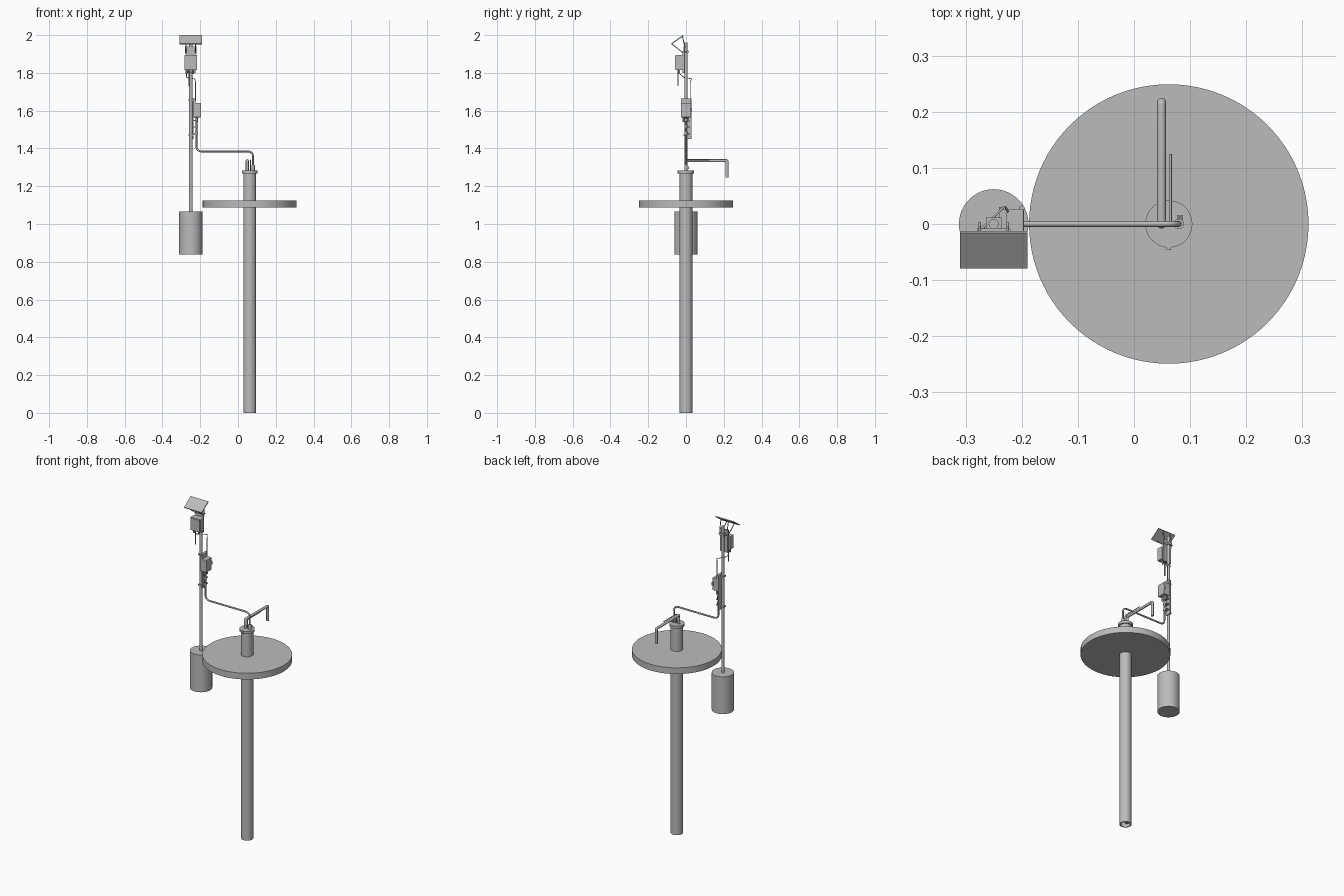
import bpy, math
from mathutils import Vector

if "Cube" in bpy.data.objects:
    bpy.data.objects.remove(bpy.data.objects["Cube"])

grey = bpy.data.materials.new("mid_grey")
grey.use_nodes = True
colour = (0.5, 0.5, 0.5, 1)
grey.diffuse_color = colour
grey.node_tree.nodes["Principled BSDF"].inputs["Base Color"].default_value = colour


def finish(ob, name, smooth=False):
    ob.name = name
    ob.data.materials.append(grey)
    if smooth:
        bpy.ops.object.shade_smooth_by_angle(angle=math.radians(35))
    return ob


def cyl(name, x, y, z0, z1, r, sides=32):
    bpy.ops.mesh.primitive_cylinder_add(vertices=sides, radius=r, depth=z1 - z0,
                                        location=(x, y, (z0 + z1) / 2))
    return finish(bpy.context.object, name, True)


def box(name, lo, hi, bevel=0.0):
    lo, hi = Vector(lo), Vector(hi)
    bpy.ops.mesh.primitive_cube_add(size=1, location=(lo + hi) / 2)
    ob = bpy.context.object
    ob.scale = hi - lo
    bpy.ops.object.transform_apply(location=False, rotation=False)
    if bevel:
        mod = ob.modifiers.new("edge", 'BEVEL')
        mod.width, mod.segments = bevel, 2
    return finish(ob, name)


def pipe(name, points, r, bend=0.0):
    """Round tube along a path whose corners are filleted by the bend length."""
    pts = [Vector(p) for p in points]
    path = [pts[0]]
    for a, b, c in zip(pts, pts[1:], pts[2:]):
        if bend:
            p, q = b + (a - b).normalized() * bend, b + (c - b).normalized() * bend
            path += [p.lerp(b, t / 8).lerp(b.lerp(q, t / 8), t / 8) for t in range(9)]
        else:
            path.append(b)
    path.append(pts[-1])
    cu = bpy.data.curves.new(name, 'CURVE')
    cu.dimensions = '3D'
    cu.bevel_depth, cu.bevel_resolution, cu.use_fill_caps = r, 4, True
    sp = cu.splines.new('POLY')
    sp.points.add(len(path) - 1)
    for s, p in zip(sp.points, path):
        s.co = (*p, 1)
    sp.use_smooth = True
    ob = bpy.data.objects.new(name, cu)
    bpy.context.collection.objects.link(ob)
    return finish(ob, name)


def lathe(name, x, profile, sides=48):
    """Closed ring profile of (radius, height) pairs spun about a vertical axis."""
    n = len(profile)
    verts = [(x + r * math.cos(k * math.tau / sides), r * math.sin(k * math.tau / sides), z)
             for k in range(sides) for r, z in profile]
    faces = [(k * n + i, (k + 1) % sides * n + i,
              (k + 1) % sides * n + (i + 1) % n, k * n + (i + 1) % n)
             for k in range(sides) for i in range(n)]
    me = bpy.data.meshes.new(name)
    me.from_pydata(verts, [], faces)
    ob = bpy.data.objects.new(name, me)
    bpy.context.collection.objects.link(ob)
    bpy.ops.object.select_all(action='DESELECT')
    bpy.context.view_layer.objects.active = ob
    ob.select_set(True)
    return finish(ob, name, True)


# Well: open casing, inner pipe, surface pad and cap
WX = 0.062
lathe("well_casing", WX, [(0.034, 0), (0.034, 1.275), (0.028, 1.275), (0.028, 0)])
cyl("inner_pipe", WX - 0.012, 0, 0.012, 1.27, 0.009)
cyl("casing_plug", WX, 0, 0.03, 0.05, 0.0285)
cyl("ground_pad", WX, 0, 1.087, 1.125, 0.249, 96)
cyl("well_cap", WX, 0, 1.268, 1.284, 0.042, 48)
box("cap_tab", (WX - 0.004, -0.046, 1.268), (WX + 0.004, -0.038, 1.282))

# Discharge arm with a downturned outlet, and the thin line beside it
pipe("discharge_arm", [(0.049, 0, 1.27), (0.049, 0, 1.335), (0.049, 0.217, 1.335),
                       (0.049, 0.217, 1.245)], 0.008, 0.006)
pipe("thin_line", [(0.065, 0, 1.28), (0.065, 0, 1.338), (0.065, 0.125, 1.338)], 0.0025, 0.004)

# Conduit from the well to the equipment on the mast
pipe("conduit", [(0.08, 0, 1.28), (0.08, 0, 1.384), (-0.22, 0, 1.384),
                 (-0.22, 0, 1.57)], 0.005, 0.03)
cyl("conduit_gland", 0.08, 0, 1.28, 1.312, 0.009, 16)
for i in range(3):
    box("gland_clip", (0.077 + 0.004 * i, 0.006, 1.29), (0.079 + 0.004 * i, 0.016, 1.305))

# Mast and footing
MX = -0.25
cyl("mast_footing", MX, 0, 0.838, 1.066, 0.062, 48)
cyl("mast", MX, 0, 1.06, 1.96, 0.009)

# Tilted solar panel and its struts
low, high = Vector((MX, -0.078, 1.953)), Vector((MX, -0.014, 1.998))
panel = box("solar_panel", (-0.06, -0.039, -0.003), (0.06, 0.039, 0.003))
panel.location = (low + high) / 2
panel.rotation_euler.x = math.atan2(high.z - low.z, high.y - low.y)
for side in (-1, 1):
    x = MX + side * 0.025
    pipe("lower_strut", [(x, -0.074, 1.953), (x, -0.02, 1.91), (x, 0.004, 1.91)], 0.0025)
    pipe("upper_strut", [(x, -0.018, 1.992), (x, -0.006, 1.935)], 0.0025)
box("panel_bracket", (MX - 0.03, -0.014, 1.9), (MX + 0.03, -0.008, 1.94))
box("panel_clamp", (MX - 0.014, -0.012, 1.905), (MX + 0.014, 0.012, 1.918))

# Control box and aerial
box("control_box", (MX - 0.034, -0.056, 1.815), (MX + 0.034, -0.018, 1.895), 0.002)
box("control_box_lid", (MX - 0.031, -0.059, 1.82), (MX + 0.031, -0.055, 1.89))
box("control_box_mount", (MX - 0.025, -0.018, 1.8), (MX + 0.025, -0.008, 1.91))
cyl("aerial", MX - 0.008, -0.042, 1.73, 1.816, 0.003, 12)
for x in (-0.022, 0.012):
    cyl("cable_gland", MX + x, -0.036, 1.795, 1.816, 0.005, 12)
pipe("control_cable", [(MX - 0.022, -0.036, 1.8), (MX - 0.022, -0.01, 1.775),
                       (MX + 0.02, 0.033, 1.768), (MX + 0.025, 0.022, 1.755),
                       (MX + 0.025, 0.022, 1.65)], 0.002, 0.008)

# Junction box, backing plate and fittings
box("backing_plate", (-0.241, -0.005, 1.45), (-0.236, 0.03, 1.665))
box("junction_box", (-0.236, -0.026, 1.565), (-0.196, 0.026, 1.64), 0.002)
box("junction_box_top", (-0.236, -0.026, 1.64), (-0.226, 0.026, 1.665))
for y in (-0.013, 0.012):
    cyl("box_gland", -0.218, y, 1.54, 1.566, 0.005, 12)
for z in (1.475, 1.51, 1.545):
    cyl("conduit_collar", -0.22, 0, z, z + 0.012, 0.008, 16)
    box("conduit_clip", (-0.237, -0.008, z), (-0.22, 0.022, z + 0.006))
for z in (1.465, 1.65):
    box("mast_clamp", (-0.262, -0.012, z), (-0.236, 0.012, z + 0.008))
cyl("side_knob", -0.2, 0.028, 1.595, 1.615, 0.005, 12)
